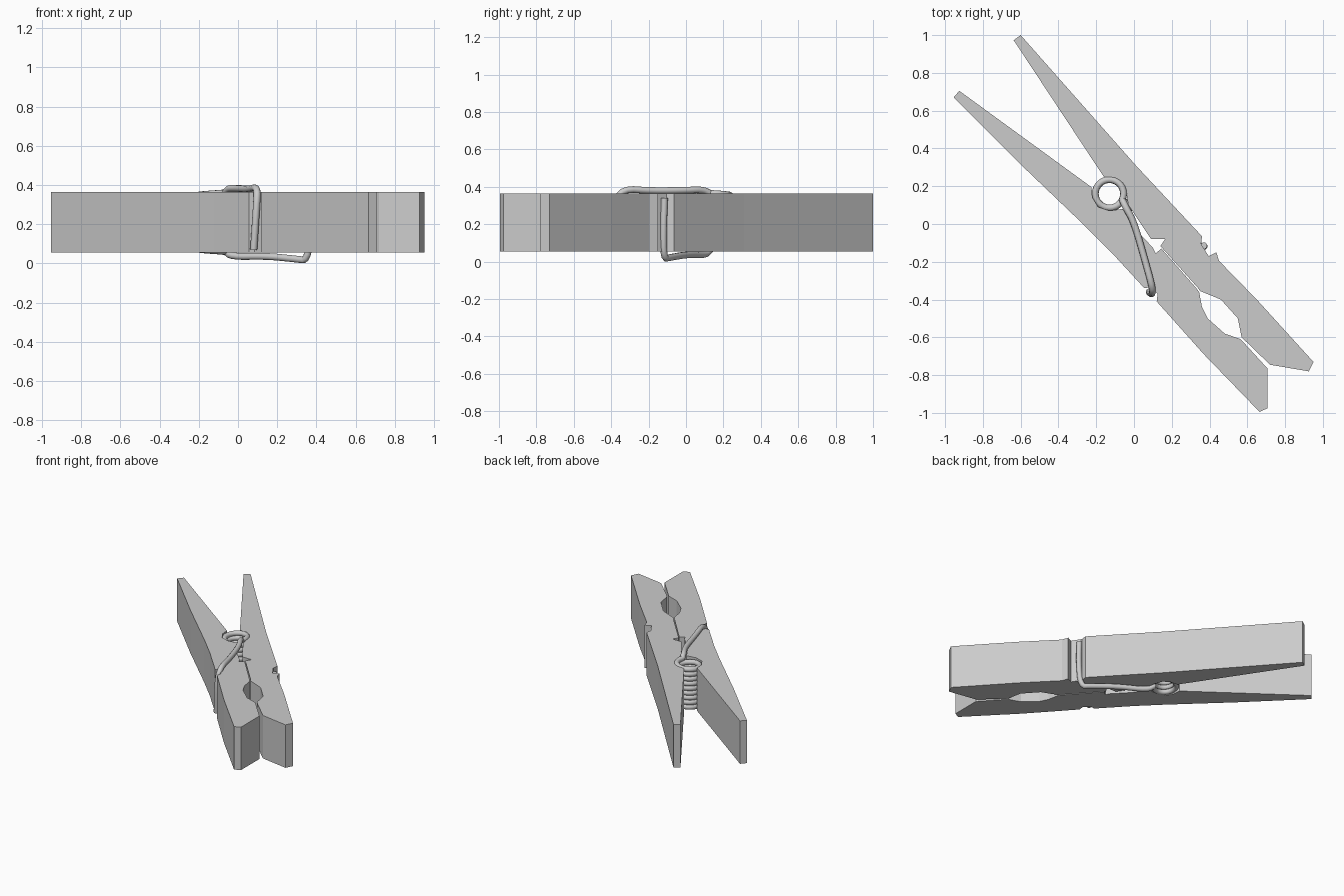
import bpy
import bmesh
import math
from mathutils import Vector

default_cube = bpy.data.objects.get("Cube")
if default_cube:
    bpy.data.objects.remove(default_cube, do_unlink=True)

BOTTOM, TOP = 0.055, 0.365
COIL_CENTRE = Vector((-0.13, 0.16, 0))
COIL_RADIUS, WIRE_RADIUS = 0.075, 0.018


def make_material(name, colour):
    material = bpy.data.materials.new(name)
    material.use_nodes = True
    material.diffuse_color = colour
    material.node_tree.nodes["Principled BSDF"].inputs["Base Color"].default_value = colour
    return material


grey = make_material("plain grey", (0.6, 0.6, 0.6, 1))


def make_arm(name, outline):
    """Extrude a flat outline to the thickness of the peg."""
    bm = bmesh.new()
    face = bm.faces.new([bm.verts.new((x, y, BOTTOM)) for x, y in outline])
    extruded = bmesh.ops.extrude_face_region(bm, geom=[face])["geom"]
    top_verts = [item for item in extruded if isinstance(item, bmesh.types.BMVert)]
    bmesh.ops.translate(bm, verts=top_verts, vec=(0, 0, TOP - BOTTOM))
    bmesh.ops.recalc_face_normals(bm, faces=bm.faces)
    mesh = bpy.data.meshes.new(name)
    bm.to_mesh(mesh)
    bm.free()
    mesh.materials.append(grey)
    arm = bpy.data.objects.new(name, mesh)
    bpy.context.collection.objects.link(arm)
    return arm


def rounded(points, rounds=2):
    """Soften the bends of a path by cutting its corners."""
    path = [Vector(p) for p in points]
    for _ in range(rounds):
        softer = [path[0]]
        for a, b in zip(path, path[1:]):
            softer += [a.lerp(b, 0.25), a.lerp(b, 0.75)]
        path = softer + [path[-1]]
    return path


def make_wire(name, path):
    """Sweep a round section along a path and turn it into a smooth mesh."""
    curve = bpy.data.curves.new(name, "CURVE")
    curve.dimensions = "3D"
    curve.bevel_depth = WIRE_RADIUS
    curve.bevel_resolution = 3
    curve.use_fill_caps = True
    spline = curve.splines.new("POLY")
    spline.points.add(len(path) - 1)
    for point, place in zip(spline.points, path):
        point.co = (*place, 1)
    curve.materials.append(grey)
    wire = bpy.data.objects.new(name, curve)
    bpy.context.collection.objects.link(wire)
    bpy.ops.object.select_all(action="DESELECT")
    wire.select_set(True)
    bpy.context.view_layer.objects.active = wire
    bpy.ops.object.convert(target="MESH")
    bpy.ops.object.shade_smooth_by_angle(angle=math.radians(50))


# Right-hand arm: handle, coil groove, tooth notch, jaw hollow, tip, spring notch
make_arm("back_arm", [
    (-0.6, 1), (-0.637, 0.973), (-0.16, 0.25),
    (-0.1, 0.246), (-0.06, 0.215), (-0.04, 0.16), (-0.03, 0.1),
    (0.09, -0.08), (0.165, -0.08), (0.14, -0.117), (0.34, -0.34),
    (0.35, -0.355), (0.46, -0.4), (0.55, -0.5), (0.57, -0.6),
    (0.72, -0.745), (0.925, -0.78), (0.95, -0.73), (0.65, -0.4),
    (0.45, -0.195), (0.436, -0.15), (0.395, -0.17), (0.355, -0.105),
    (0.36, -0.065), (0.01, 0.31),
])

# Left-hand arm: handle, outer edge, spring notch, tip, jaw hollow, coil groove
make_arm("front_arm", [
    (-0.925, 0.705), (-0.955, 0.67), (-0.605, 0.32), (-0.26, -0.01),
    (-0.12, -0.15), (0.055, -0.34), (0.085, -0.335), (0.125, -0.37),
    (0.12, -0.41), (0.37, -0.69), (0.665, -0.995), (0.707, -0.975),
    (0.707, -0.765), (0.565, -0.61), (0.48, -0.58), (0.39, -0.5),
    (0.36, -0.44), (0.345, -0.36), (0.33, -0.34), (0.145, -0.13),
    (0.115, -0.155), (0.1, -0.125), (0, -0.02), (-0.06, 0.08),
    (-0.13, 0.07), (-0.19, 0.09), (-0.22, 0.14), (-0.225, 0.195),
])

# Spring: a clockwise coil with a hooked leg at either end
TURNS, STEPS = 9, 28
coil = []
for i in range(TURNS * STEPS + 1):
    angle = math.radians(-25) - math.tau * i / STEPS
    height = 0.06 + 0.305 * i / (TURNS * STEPS)
    coil.append(COIL_CENTRE + Vector((COIL_RADIUS * math.cos(angle),
                                      COIL_RADIUS * math.sin(angle), height)))

lower_leg = rounded([
    (0.37, -0.115, 0.34), (0.372, -0.12, 0.19), (0.355, -0.12, 0.015),
    (0.3, -0.085, 0.022), (0.14, 0.005, 0.038), (-0.03, 0.1, 0.034), coil[0],
])
upper_leg = rounded([
    coil[-1], (-0.045, 0.09, 0.384), (0, 0.01, 0.382), (0.055, -0.18, 0.378),
    (0.1, -0.345, 0.39), (0.095, -0.375, 0.3), (0.08, -0.36, 0.07),
])
make_wire("spring", lower_leg[:-1] + coil + upper_leg[1:])
